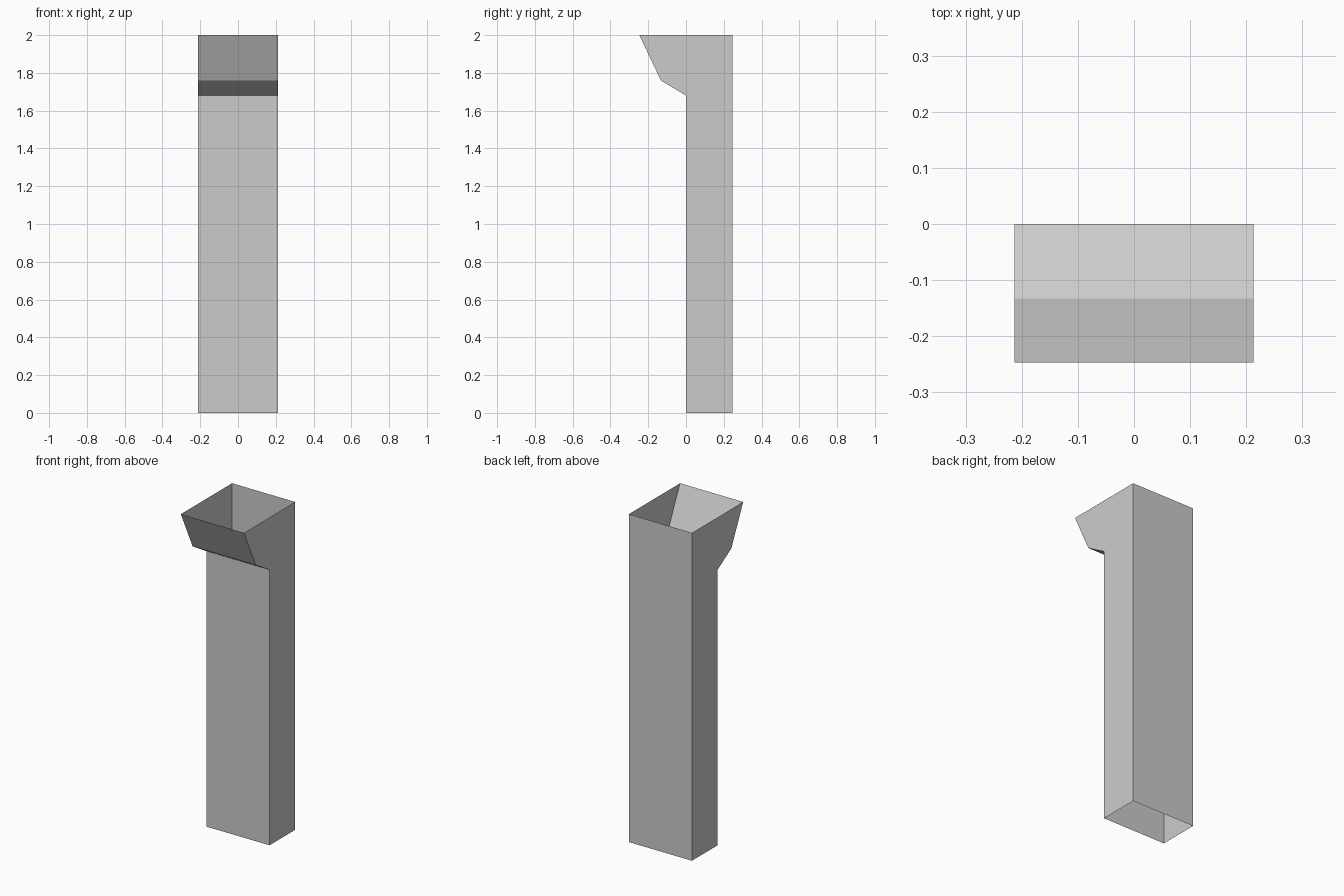
import bpy, bmesh
from mathutils import Vector

if "Cube" in bpy.data.objects:
    bpy.data.objects.remove(bpy.data.objects["Cube"])

HALF_WIDTH = 0.213
HEIGHT = 2.0

# Side profile (y, z): straight shaft with a hopper lip flaring forward
profile = [(0.0, 0.0), (0.247, 0.0), (0.247, HEIGHT), (-0.247, HEIGHT),
           (-0.133, 1.76), (0.0, 1.68)]

bm = bmesh.new()
side = bm.faces.new([bm.verts.new((-HALF_WIDTH, y, z)) for y, z in profile])

# Sweep the profile across the width
ext = bmesh.ops.extrude_face_region(bm, geom=[side], use_keep_orig=True)
moved = [g for g in ext["geom"] if isinstance(g, bmesh.types.BMVert)]
bmesh.ops.translate(bm, verts=moved, vec=Vector((2 * HALF_WIDTH, 0, 0)))
bmesh.ops.recalc_face_normals(bm, faces=bm.faces[:])

# Open the chute at the top and bottom
ends = [f for f in bm.faces
        if all(abs(v.co.z) < 1e-4 for v in f.verts)
        or all(abs(v.co.z - HEIGHT) < 1e-4 for v in f.verts)]
bmesh.ops.delete(bm, geom=ends, context='FACES_ONLY')

mesh = bpy.data.meshes.new("chute_duct")
bm.to_mesh(mesh)
bm.free()
bpy.context.collection.objects.link(bpy.data.objects.new("chute_duct", mesh))
